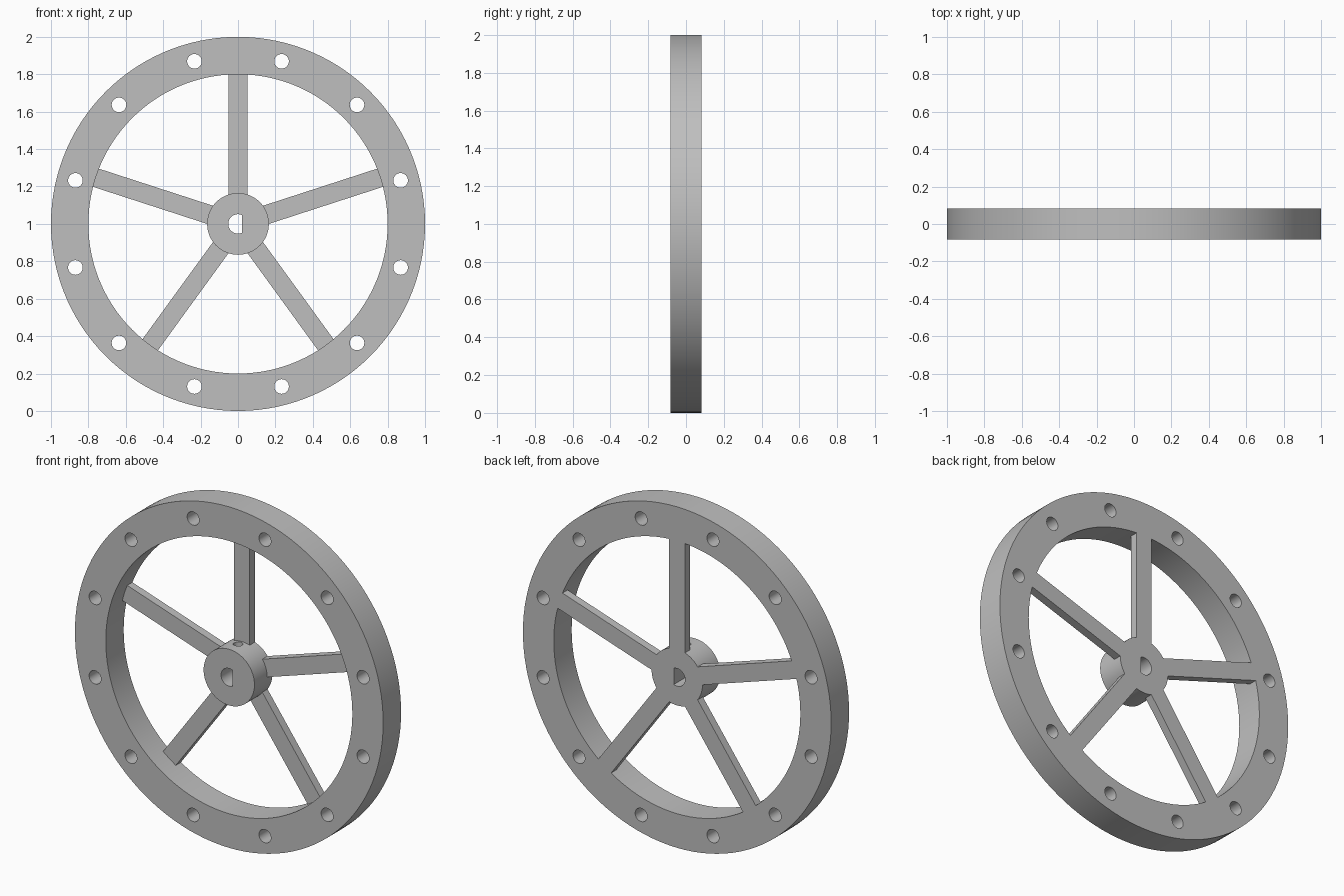
import bpy, bmesh, math
from mathutils import Matrix, Vector

cube = bpy.data.objects.get("Cube")
if cube:
    bpy.data.objects.remove(cube, do_unlink=True)

CENTRE = Vector((0, 0, 1))
HALF = 0.083            # half the wheel's depth
SPOKE_DEPTH = 0.048

grey = bpy.data.materials.new("plain grey")
grey.use_nodes = True
grey.diffuse_color = (0.52, 0.52, 0.52, 1)
grey.node_tree.nodes["Principled BSDF"].inputs["Base Color"].default_value = grey.diffuse_color


def finish(name, bm):
    mesh = bpy.data.meshes.new(name)
    bmesh.ops.recalc_face_normals(bm, faces=bm.faces)
    bm.to_mesh(mesh)
    bm.free()
    mesh.materials.append(grey)
    obj = bpy.data.objects.new(name, mesh)
    bpy.context.collection.objects.link(obj)
    return obj


def add_cylinder(bm, radius, depth, place, segments, axis="X"):
    turn = Matrix.Rotation(math.pi / 2, 4, "X") if axis == "Y" else Matrix()
    bmesh.ops.create_cone(bm, cap_ends=True, segments=segments, radius1=radius,
                          radius2=radius, depth=depth,
                          matrix=Matrix.Translation(place) @ turn)


def cylinder(name, radius, depth, place=CENTRE, segments=32, axis="Y"):
    bm = bmesh.new()
    add_cylinder(bm, radius, depth, place, segments, axis)
    return finish(name, bm)


def cut(target, cutter):
    mod = target.modifiers.new("cut", "BOOLEAN")
    mod.operation = "DIFFERENCE"
    mod.solver = "EXACT"
    mod.object = cutter
    bpy.context.view_layer.objects.active = target
    bpy.ops.object.modifier_apply(modifier=mod.name)
    bpy.data.objects.remove(cutter, do_unlink=True)


def smooth(obj):
    bpy.ops.object.select_all(action="DESELECT")
    obj.select_set(True)
    bpy.context.view_layer.objects.active = obj
    bpy.ops.object.shade_smooth_by_angle(angle=math.radians(30))


# Rim with a ring of twelve through holes
rim = cylinder("rim", 1.0, 2 * HALF, segments=120)
cut(rim, cylinder("rim_opening", 0.8, 1, segments=120))
holes = bmesh.new()
for i in range(12):
    a = math.radians(15 + 30 * i)
    spot = CENTRE + 0.9 * Vector((math.sin(a), 0, math.cos(a)))
    add_cylinder(holes, 0.039, 1, spot, 32, "Y")
cut(rim, finish("rim_holes", holes))
smooth(rim)

# Hub with a D-shaped bore and a set-screw hole in the top
hub = cylinder("hub", 0.165, 2 * HALF, segments=64)
bore = bmesh.new()
add_cylinder(bore, 0.052, 1, CENTRE, 48, "Y")
cutline = bmesh.ops.bisect_plane(bore, geom=bore.verts[:] + bore.edges[:] + bore.faces[:],
                                 plane_co=(0.021, 0, 0), plane_no=(1, 0, 0),
                                 clear_outer=True)
edges = [e for e in cutline["geom_cut"] if isinstance(e, bmesh.types.BMEdge)]
bmesh.ops.contextual_create(bore, geom=edges)
cut(hub, finish("shaft_bore", bore))
cut(hub, cylinder("screw_hole", 0.026, 0.2, CENTRE + Vector((0, 0, 0.13)), 24, "Z"))
smooth(hub)

# Five thin spokes, flush with the back face
inner, outer = 0.152, 0.803
for i in range(5):
    bm = bmesh.new()
    size = Matrix.Diagonal((0.102, SPOKE_DEPTH, outer - inner, 1))
    shift = Matrix.Translation((0, HALF - SPOKE_DEPTH / 2, (inner + outer) / 2))
    turn = Matrix.Rotation(math.tau * i / 5, 4, "Y")
    bmesh.ops.create_cube(bm, size=1, matrix=Matrix.Translation(CENTRE) @ turn @ shift @ size)
    finish(f"spoke_{i + 1}", bm)
